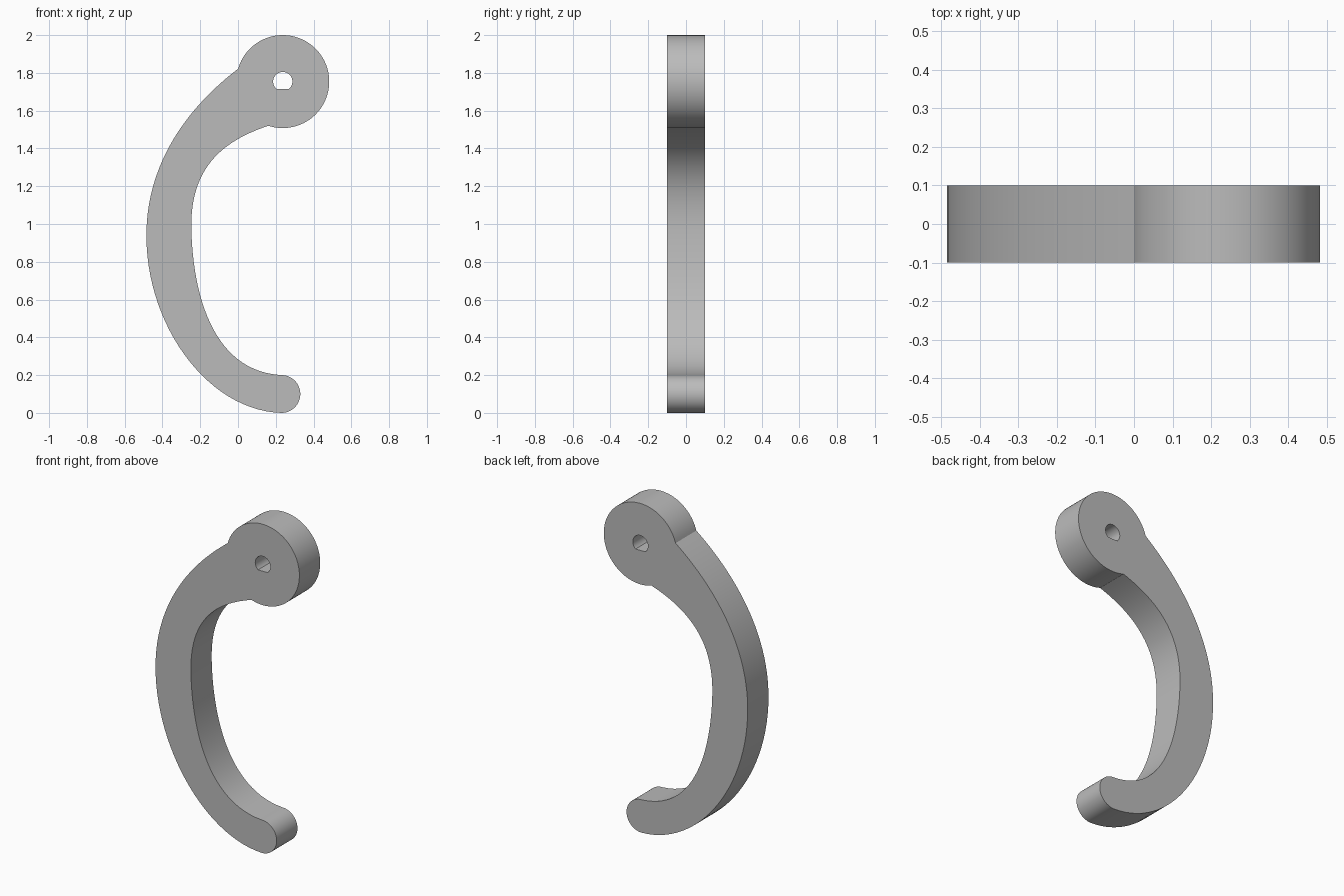
import bpy
import bmesh
from math import cos, sin, radians
from mathutils import Vector
from mathutils.geometry import interpolate_bezier

cube = bpy.data.objects.get("Cube")
if cube:
    bpy.data.objects.remove(cube, do_unlink=True)

HALF_DEPTH = 0.1
EYE = (0.237, 1.754)      # centre of the pivot ring
TIP = (0.23, 0.1)         # centre of the rounded tip


def arc(centre, radius, start, end, steps):
    angles = [radians(start + (end - start) * i / steps) for i in range(steps + 1)]
    return [Vector((centre[0] + radius * cos(a), centre[1] + radius * sin(a))) for a in angles]


def bezier(*points, steps=28):
    # inner points only: the ends belong to the neighbouring segments
    return [p.to_2d() for p in interpolate_bezier(*[Vector((*p, 0)) for p in points], steps)][1:-1]


# Outline, running clockwise from the ring
ring = arc(EYE, 0.246, 164, -108, 72)
tip = arc(TIP, 0.1, 90, -90, 24)
inner_mid, outer_mid = (-0.247, 0.97), (-0.485, 0.94)
outline = ring
outline += bezier(ring[-1], (-0.08, 1.44), (-0.255, 1.3), inner_mid)
outline += [Vector(inner_mid)]
outline += bezier(inner_mid, (-0.238, 0.62), (-0.13, 0.22), tip[0])
outline += tip
outline += bezier(tip[-1], (-0.15, 0.01), (-0.485, 0.45), outer_mid)
outline += [Vector(outer_mid)]
outline += bezier(outer_mid, (-0.485, 1.3), (-0.29, 1.6), ring[0])

# D-shaped shaft hole with its flat at the bottom
hole = arc(EYE, 0.051, -51, 231, 32)

# Fill the profile and extrude it through the depth
bm = bmesh.new()
edges = []
for loop in (outline, hole):
    verts = [bm.verts.new((p.x, -HALF_DEPTH, p.y)) for p in loop]
    edges += [bm.edges.new((v, verts[i - 1])) for i, v in enumerate(verts)]
bmesh.ops.triangle_fill(bm, edges=edges, use_beauty=True, normal=(0, -1, 0))
result = bmesh.ops.extrude_face_region(bm, geom=bm.faces[:], use_keep_orig=True)
moved = [g for g in result["geom"] if isinstance(g, bmesh.types.BMVert)]
bmesh.ops.translate(bm, verts=moved, vec=(0, 2 * HALF_DEPTH, 0))
bmesh.ops.recalc_face_normals(bm, faces=bm.faces[:])

mesh = bpy.data.meshes.new("curved_lever")
bm.to_mesh(mesh)
bm.free()
lever = bpy.data.objects.new("curved_lever", mesh)
bpy.context.collection.objects.link(lever)

# Plain grey
grey = bpy.data.materials.new("plain_grey")
grey.use_nodes = True
colour = (0.5, 0.5, 0.5, 1)
grey.diffuse_color = colour
grey.node_tree.nodes["Principled BSDF"].inputs["Base Color"].default_value = colour
mesh.materials.append(grey)

bpy.ops.object.select_all(action="DESELECT")
lever.select_set(True)
bpy.context.view_layer.objects.active = lever
bpy.ops.object.shade_smooth_by_angle(angle=radians(30))
